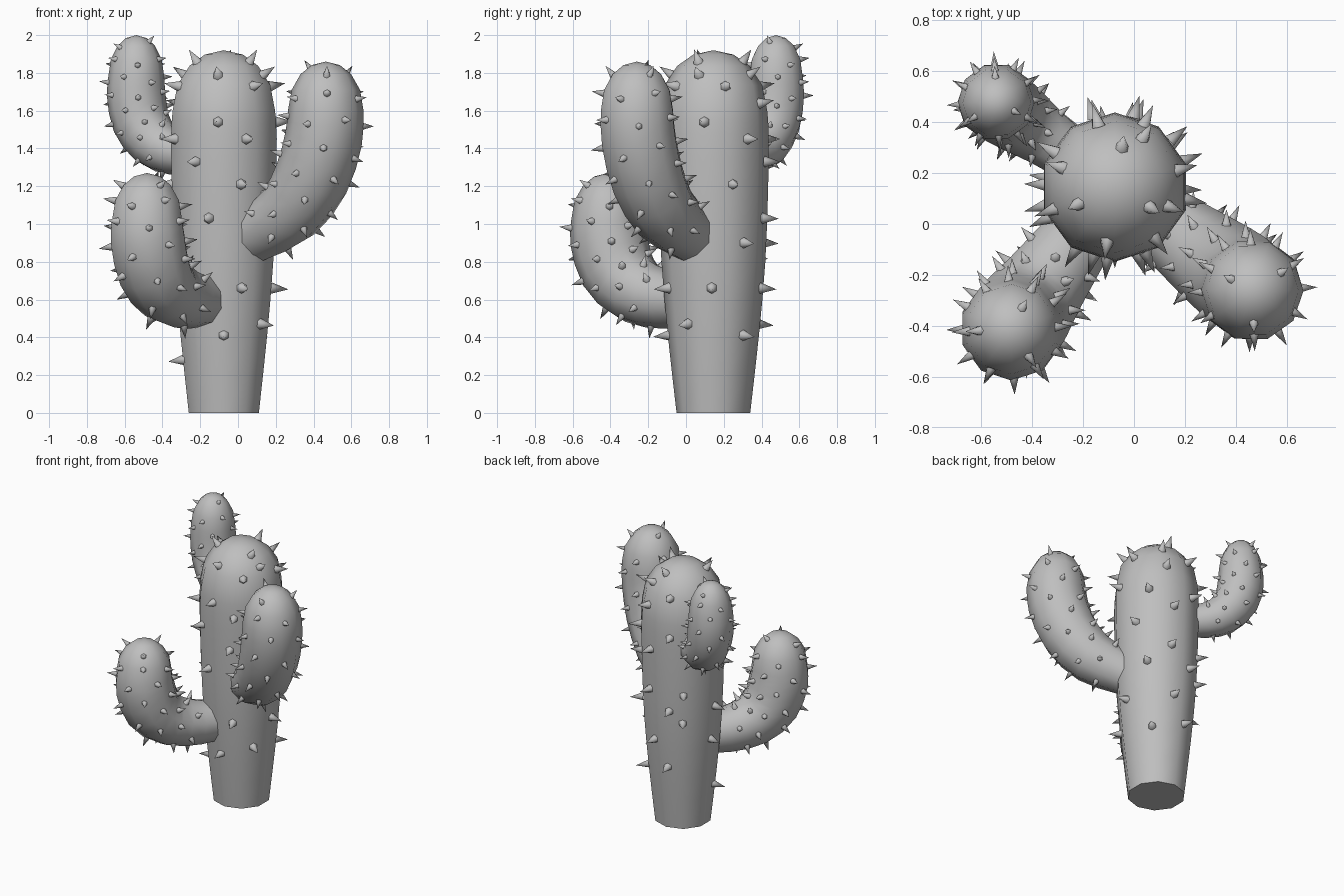
import bpy
import bmesh
from math import sin, cos, radians, hypot
from mathutils import Vector

cube = bpy.data.objects.get("Cube")
if cube:
    bpy.data.objects.remove(cube)

SIDES = 10
AXIS = Vector((-0.075, 0.145, 0))   # trunk centre line
UP = Vector((0, 0, 1))

grey = bpy.data.materials.new("cactus_grey")
grey.use_nodes = True
colour = (0.52, 0.52, 0.52, 1)
grey.diffuse_color = colour
grey.node_tree.nodes["Principled BSDF"].inputs["Base Color"].default_value = colour


def add_object(name, bm):
    bmesh.ops.recalc_face_normals(bm, faces=bm.faces)
    mesh = bpy.data.meshes.new(name)
    bm.to_mesh(mesh)
    bm.free()
    mesh.materials.append(grey)
    obj = bpy.data.objects.new(name, mesh)
    bpy.context.collection.objects.link(obj)
    bpy.ops.object.select_all(action='DESELECT')
    obj.select_set(True)
    bpy.context.view_layer.objects.active = obj
    bpy.ops.object.shade_smooth_by_angle(angle=radians(60))
    return obj


def spline(keys, steps=2):
    """Smooth curve through (reach, height, radius) keys."""
    keys = [Vector(k) for k in keys]
    padded = [2 * keys[0] - keys[1]] + keys + [2 * keys[-1] - keys[-2]]
    out = []
    for a, b, c, d in zip(padded, padded[1:], padded[2:], padded[3:]):
        for i in range(steps):
            t = i / steps
            out.append(0.5 * (2 * b + (c - a) * t + (2 * a - 5 * b + 4 * c - d) * t * t
                              + (3 * b - a - 3 * c + d) * t ** 3))
    return out + [keys[-1]]


class Limb:
    """A round limb swept in the vertical plane of one heading, with a domed tip."""

    def __init__(self, keys, heading, dome):
        self.out = Vector(heading).to_3d().normalized()
        self.side = Vector((-self.out.y, self.out.x, 0))
        body = spline(keys)
        reach, z, r = body[-1]
        cap = [Vector((reach, z + dome * sin(radians(a)), r * cos(radians(a))))
               for a in (25, 48, 68, 90)]
        self.rings = body + cap
        self.length = [0]
        for p, q in zip(self.rings, self.rings[1:]):
            self.length.append(self.length[-1] + hypot(q.x - p.x, q.y - p.y))

    def ring_point(self, i, angle):
        p = self.rings[i]
        before, after = self.rings[max(i - 1, 0)], self.rings[min(i + 1, len(self.rings) - 1)]
        run = (after - before).to_2d().normalized()
        normal = self.out * run.y - UP * run.x
        centre = AXIS + self.out * p.x + UP * p.y
        return centre + (normal * cos(angle) + self.side * sin(angle)) * p.z

    def surface(self, s, angle):
        """Point and normal at a distance along the limb and an angle around it."""
        i = max(j for j in range(len(self.length) - 1) if self.length[j] <= s)
        t = (s - self.length[i]) / (self.length[i + 1] - self.length[i])
        low, high = self.ring_point(i, angle), self.ring_point(i + 1, angle)
        around = self.ring_point(i, angle + 0.05) - self.ring_point(i, angle - 0.05)
        return low.lerp(high, t), around.cross(high - low).normalized()

    def build(self, name):
        bm = bmesh.new()
        loops = [[bm.verts.new(self.ring_point(i, radians(360 * k / SIDES)))
                  for k in range(SIDES)] for i in range(len(self.rings) - 1)]
        tip = bm.verts.new(AXIS + self.out * self.rings[-1].x + UP * self.rings[-1].y)
        for low, high in zip(loops, loops[1:]):
            for k in range(SIDES):
                n = (k + 1) % SIDES
                bm.faces.new((low[k], low[n], high[n], high[k]))
        for k in range(SIDES):
            bm.faces.new((loops[-1][k], loops[-1][(k + 1) % SIDES], tip))
        bm.faces.new(loops[0][::-1])
        return add_object(name, bm)

    def spines(self, name, spots, radius, height):
        bm = bmesh.new()
        for s, angle in spots:
            point, normal = self.surface(s, angle)
            turn = normal.to_track_quat('Z', 'Y').to_matrix().to_4x4()
            turn.translation = point + normal * (height / 2 - 0.012)
            bmesh.ops.create_cone(bm, cap_ends=True, segments=6, radius1=radius,
                                  radius2=0, depth=height, matrix=turn)
        return add_object(name, bm)


# Trunk with large spines, listed by height and angles around (0 = front)
trunk = Limb([(0, 0, 0.195), (0, 0.4, 0.24), (0, 0.8, 0.275), (0, 1.2, 0.29),
              (0, 1.48, 0.293), (0, 1.6, 0.285)], (0, -1), 0.32)
trunk.build("trunk")
spine_rows = {
    0.28: (-75,), 0.41: (0, 133), 0.47: (55, 190), 0.66: (22, 88, 168, 262),
    0.82: (215,), 0.9: (127, 195, 268), 1.03: (-17, 162, 216), 1.21: (19, 111, -75),
    1.33: (-32, 165), 1.45: (25, 130, 197, -65), 1.54: (-6, 80), 1.64: (155, 240),
    1.73: (38, 105, 195, -70), 1.79: (-8, 70, 150, 250), 1.86: (-65, 60, 170),
}
spots = [(z, radians(a)) for z, row in spine_rows.items() for a in row]
trunk.spines("trunk_spines", spots, 0.03, 0.09)

# Arms: profile keys, heading, dome height, first spine distance, spine size
arms = {
    "left_arm": ([(0.08, 0.87, 0.13), (0.22, 0.95, 0.15), (0.43, 1.06, 0.18),
                  (0.58, 1.24, 0.2), (0.66, 1.45, 0.205), (0.675, 1.6, 0.2)],
                 (0.8, -0.6), 0.26, 0.3, 0.021),
    "right_arm": ([(0.1, 0.6, 0.13), (0.3, 0.6, 0.155), (0.5, 0.645, 0.18),
                   (0.63, 0.76, 0.2), (0.685, 0.92, 0.205), (0.69, 1.02, 0.195)],
                  (-0.59, -0.81), 0.25, 0.28, 0.022),
    "back_arm": ([(0.15, 1.36, 0.1), (0.33, 1.38, 0.12), (0.45, 1.43, 0.14),
                  (0.54, 1.54, 0.152), (0.57, 1.68, 0.155), (0.57, 1.78, 0.148)],
                 (-0.81, 0.58), 0.22, 0.22, 0.018),
}
for name, (keys, heading, dome, start, size) in arms.items():
    arm = Limb(keys, heading, dome)
    arm.build(name)
    # Staggered rows of small spines from the trunk to the tip
    rows = 8
    gap = (arm.length[-1] - 0.05 - start) / (rows - 1)
    spots = []
    for row in range(rows):
        count = 3 if row == rows - 1 else 6
        for k in range(count):
            angle = radians(360 * (k + 0.5 * (row % 2)) / count + 9)
            spots.append((start + row * gap + 0.03 * (k % 2) - 0.015, angle))
    arm.spines(name + "_spines", spots, size, size * 3.2)
